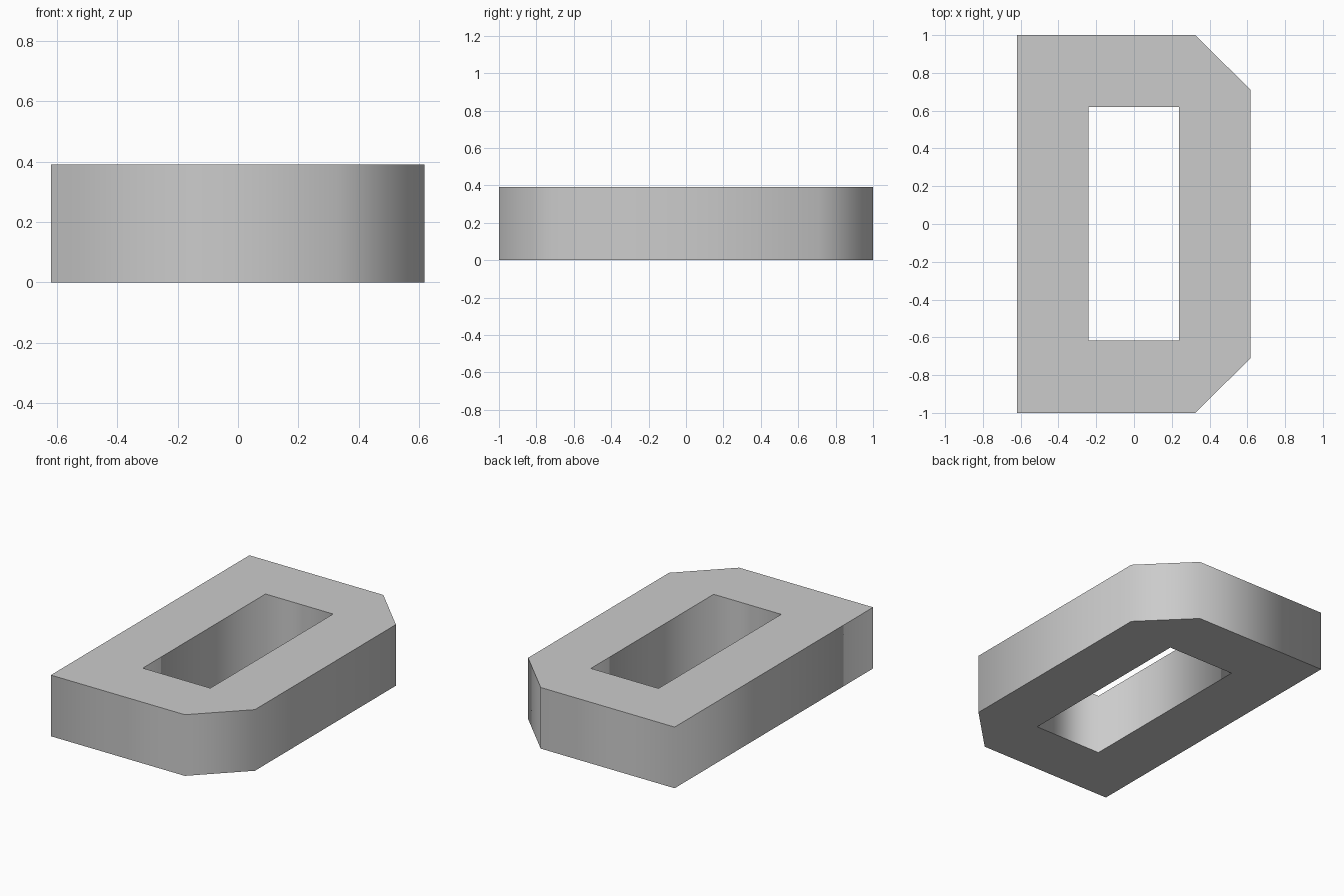
import bpy
import bmesh

cube = bpy.data.objects.get("Cube")
if cube:
    bpy.data.objects.remove(cube, do_unlink=True)

HEIGHT = 0.39

# Outlines: chamfered on the +x side, with a rectangular opening
outer = [(-0.62, -1), (0.325, -1), (0.617, -0.71), (0.617, 0.71), (0.325, 1), (-0.62, 1)]
inner = [(-0.24, -0.617), (0.237, -0.617), (0.237, 0.62), (-0.24, 0.62)]

# Light grey material
grey = bpy.data.materials.new("light_grey")
grey.use_nodes = True
color = (0.6, 0.6, 0.6, 1)
grey.diffuse_color = color
grey.node_tree.nodes["Principled BSDF"].inputs["Base Color"].default_value = color

# Fill between the outlines, then raise the slab
bm = bmesh.new()
edges = []
for outline in (outer, inner):
    verts = [bm.verts.new((x, y, 0)) for x, y in outline]
    edges += [bm.edges.new((v, verts[i - 1])) for i, v in enumerate(verts)]
bmesh.ops.triangle_fill(bm, edges=edges, use_beauty=True, normal=(0, 0, 1))
raised = bmesh.ops.extrude_face_region(bm, geom=bm.faces[:], use_keep_orig=True)
top = [g for g in raised["geom"] if isinstance(g, bmesh.types.BMVert)]
bmesh.ops.translate(bm, verts=top, vec=(0, 0, HEIGHT))
bmesh.ops.recalc_face_normals(bm, faces=bm.faces[:])

# Smooth walls, flat caps with crisp rims
for face in bm.faces:
    face.smooth = abs(face.normal.z) < 0.5
for edge in bm.edges:
    caps = [abs(f.normal.z) > 0.5 for f in edge.link_faces]
    edge.smooth = not (any(caps) and not all(caps))

mesh = bpy.data.meshes.new("chamfered_frame")
bm.to_mesh(mesh)
bm.free()
mesh.materials.append(grey)
frame = bpy.data.objects.new("chamfered_frame", mesh)
bpy.context.collection.objects.link(frame)
